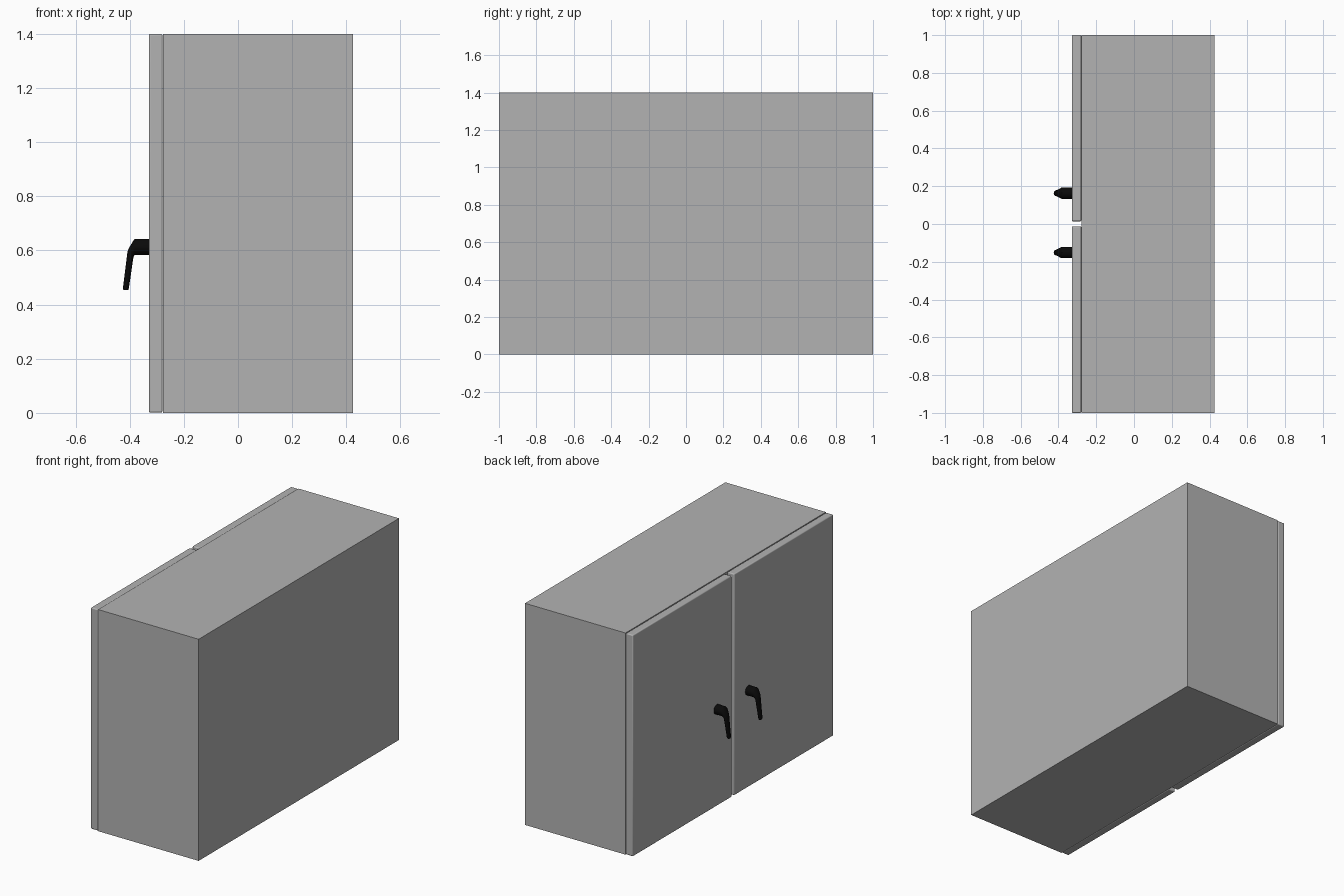
import bpy, bmesh, math
from mathutils import Vector

if "Cube" in bpy.data.objects:
    bpy.data.objects.remove(bpy.data.objects["Cube"])


def material(name, v):
    mat = bpy.data.materials.new(name)
    mat.diffuse_color = (v, v, v, 1)
    mat.use_nodes = True
    mat.node_tree.nodes["Principled BSDF"].inputs["Base Color"].default_value = mat.diffuse_color
    return mat


def box(name, lo, hi, mat, bevel=0.0):
    lo, hi = Vector(lo), Vector(hi)
    bpy.ops.mesh.primitive_cube_add(size=1, location=(lo + hi) / 2)
    ob = bpy.context.object
    ob.name = name
    ob.scale = hi - lo
    bpy.ops.object.transform_apply(location=False, rotation=False, scale=True)
    ob.data.materials.append(mat)
    if bevel:
        mod = ob.modifiers.new("rounded_edges", 'BEVEL')
        mod.width, mod.segments = bevel, 3
        bpy.ops.object.shade_smooth_by_angle(angle=math.radians(40))
    return ob


def handle(name, y, mat, sides=24):
    # Elliptical sections: outer (x, z), inner (x, z), half width in y
    sections = [
        ((-0.328, 0.643), (-0.328, 0.583), 0.030),
        ((-0.380, 0.643), (-0.380, 0.583), 0.030),
        ((-0.384, 0.640), (-0.383, 0.582), 0.030),
        ((-0.406, 0.603), (-0.386, 0.576), 0.023),
        ((-0.409, 0.588), (-0.388, 0.563), 0.021),
        ((-0.425, 0.460), (-0.403, 0.460), 0.014),
        ((-0.423, 0.453), (-0.406, 0.453), 0.011),
    ]
    bm = bmesh.new()
    rings = []
    for (ox, oz), (ix, iz), w in sections:
        o, i = Vector((ox, y, oz)), Vector((ix, y, iz))
        ring = []
        for k in range(sides):
            a = math.tau * k / sides
            p = (o + i) / 2 + (o - i) / 2 * math.cos(a) + Vector((0, w * math.sin(a), 0))
            ring.append(bm.verts.new(p))
        rings.append(ring)
    for r0, r1 in zip(rings, rings[1:]):
        for k in range(sides):
            n = (k + 1) % sides
            bm.faces.new((r0[k], r0[n], r1[n], r1[k]))
    bm.faces.new(rings[0])
    bm.faces.new(rings[-1])
    bmesh.ops.recalc_face_normals(bm, faces=bm.faces)
    me = bpy.data.meshes.new(name)
    bm.to_mesh(me)
    bm.free()
    me.materials.append(mat)
    ob = bpy.data.objects.new(name, me)
    bpy.context.collection.objects.link(ob)
    bpy.ops.object.select_all(action='DESELECT')
    ob.select_set(True)
    bpy.context.view_layer.objects.active = ob
    bpy.ops.object.shade_smooth_by_angle(angle=math.radians(35))


grey = material("grey_paint", 0.45)
black = material("black_handle", 0.003)

# Cabinet body
box("cabinet_body", (-0.277, -1, 0), (0.425, 1, 1.4), grey)

# Doors with a narrow gap between them, and their lever handles
for side, y0, y1, hy in (("left", 0.014, 1.0, 0.163), ("right", -1.0, -0.012, -0.151)):
    box(side + "_door", (-0.329, y0, 0.001), (-0.279, y1, 1.399), grey, 0.006)
    handle(side + "_handle", hy, black)
